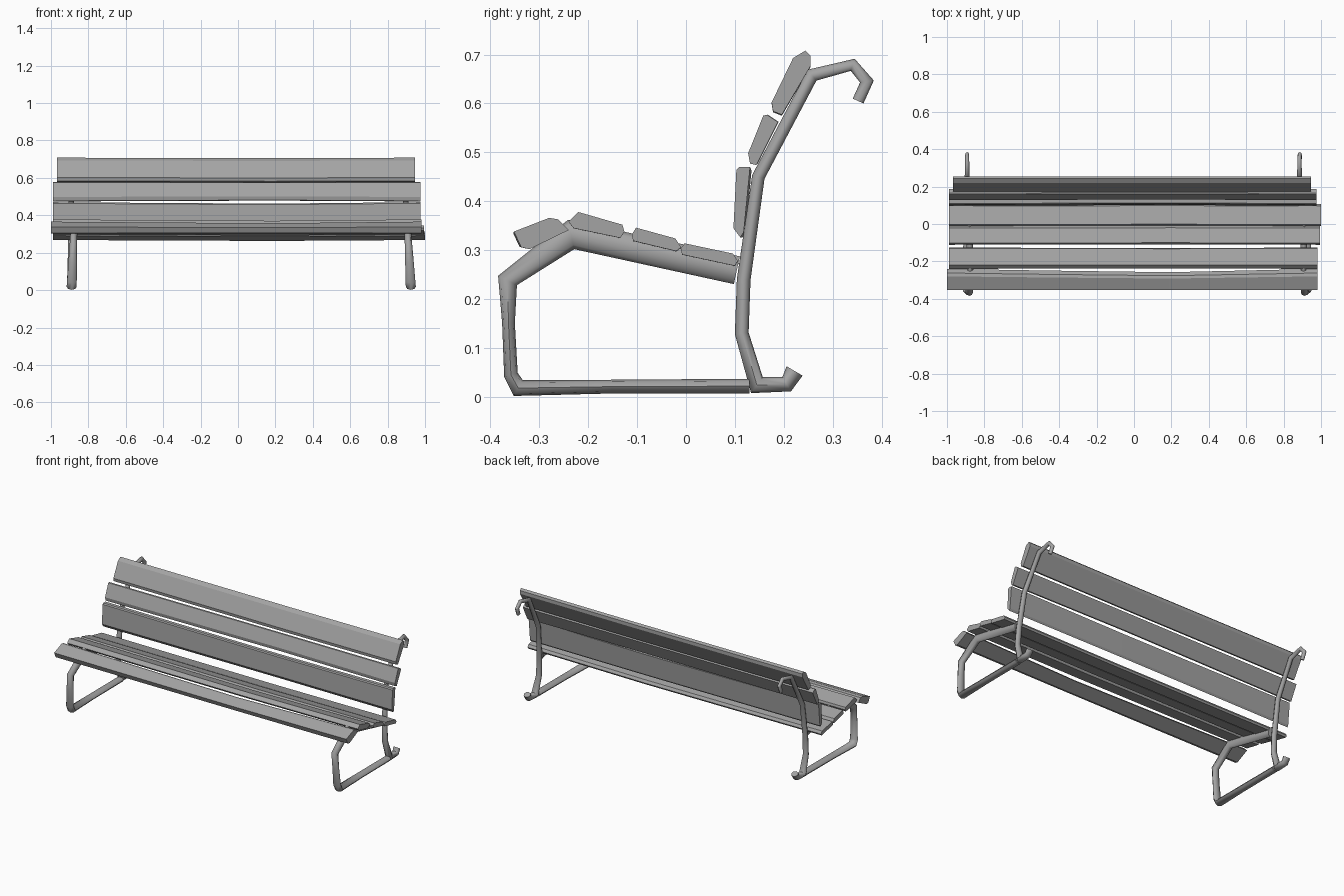
import bpy, bmesh
from math import cos, sin, tau
from mathutils import Vector

# Dark grey paint shared by all parts
paint = bpy.data.materials.new("dark_grey")
paint.diffuse_color = (0.37, 0.37, 0.37, 1)


def make_object(name, bm):
    bmesh.ops.recalc_face_normals(bm, faces=bm.faces)
    me = bpy.data.meshes.new(name)
    bm.to_mesh(me)
    bm.free()
    me.materials.append(paint)
    ob = bpy.data.objects.new(name, me)
    bpy.context.collection.objects.link(ob)
    return ob


def loft(bm, rings):
    """Skin a list of vertex rings and cap both ends."""
    n = len(rings[0])
    for a, b in zip(rings, rings[1:]):
        for i in range(n):
            j = (i + 1) % n
            bm.faces.new((a[i], a[j], b[j], b[i]))
    bm.faces.new(rings[0])
    bm.faces.new(rings[-1])


def tube(name, path, x_of, sides=8):
    """Mitred tube along (y, z, in-plane radius, x radius) points."""
    bm = bmesh.new()
    pts = [Vector(p[:2]) for p in path]
    rings = []
    for k, (y, z, r, rx) in enumerate(path):
        d0 = (pts[k] - pts[max(k - 1, 0)])
        d1 = (pts[min(k + 1, len(pts) - 1)] - pts[k])
        d0 = d0.normalized() if d0.length else d1.normalized()
        d1 = d1.normalized() if d1.length else d0
        t = (d0 + d1).normalized()
        m = Vector((-t.y, t.x)) * (r / max(t.dot(d1), 0.6))
        ring = []
        for i in range(sides):
            c, s = cos(tau * i / sides), sin(tau * i / sides)
            ring.append(bm.verts.new((x_of(z) + rx * s, y + m.x * c, z + m.y * c)))
        rings.append(ring)
    loft(bm, rings)
    ob = make_object(name, bm)
    bpy.context.view_layer.objects.active = ob
    ob.select_set(True)
    bpy.ops.object.shade_smooth_by_angle(angle=1.0)
    ob.select_set(False)


def slat(name, profile, x0, x1, dy, dz, pinch=0.0):
    """Plank with a (y, z) profile, gently warped and narrowed along its length."""
    bm = bmesh.new()
    cy = sum(p[0] for p in profile) / len(profile)
    cz = sum(p[1] for p in profile) / len(profile)
    rings = []
    for t, w in ((0, 0), (0.27, 0.5), (0.6, 1), (0.8, 0.5), (1, 0)):
        x, s = x0 + (x1 - x0) * t, 1 - pinch * w
        rings.append([bm.verts.new((x, cy + (y - cy) * s + dy * w, cz + (z - cz) * s + dz * w))
                      for y, z in profile])
    loft(bm, rings)
    make_object(name, bm)


# Iron side frames: seat rail + front leg + floor runner, and back post with scrolls
seat_path = [
    (0.104, 0.259, 0.029, 0.017), (-0.235, 0.332, 0.028, 0.018),
    (-0.365, 0.238, 0.019, 0.020), (-0.363, 0.150, 0.013, 0.023),
    (-0.358, 0.045, 0.014, 0.026), (-0.343, 0.018, 0.016, 0.027),
    (-0.150, 0.021, 0.014, 0.024), (0.130, 0.022, 0.015, 0.022)]
post_path = [
    (0.352, 0.605, 0.012, 0.010), (0.370, 0.645, 0.012, 0.011),
    (0.341, 0.679, 0.011, 0.011), (0.258, 0.658, 0.013, 0.013),
    (0.148, 0.450, 0.013, 0.015), (0.118, 0.240, 0.014, 0.017),
    (0.114, 0.130, 0.014, 0.019), (0.145, 0.024, 0.016, 0.023),
    (0.206, 0.026, 0.015, 0.022), (0.222, 0.053, 0.019, 0.021)]
for side, seat_x, post_x in (
        ("left", lambda z: -0.89 + 0.04 * z, lambda z: -0.892),
        ("right", lambda z: 0.925 - 0.055 * z, lambda z: 0.925 - 0.06 * z)):
    tube(side + "_seat_frame", seat_path, seat_x)
    tube(side + "_back_post", post_path, post_x)

# Seat slats, front to back
slat("seat_slat_1", [(-0.352, 0.338), (-0.337, 0.306), (-0.320, 0.302), (-0.240, 0.341),
                     (-0.262, 0.363), (-0.280, 0.366)], -1.0, 0.98, -0.009, -0.004, 0.15)
slat("seat_slat_2", [(-0.240, 0.358), (-0.220, 0.378), (-0.130, 0.352), (-0.126, 0.338),
                     (-0.134, 0.325), (-0.230, 0.345)], -0.99, 0.98, 0.0, -0.006, 0.05)
slat("seat_slat_3", [(-0.111, 0.332), (-0.102, 0.346), (-0.022, 0.324), (-0.010, 0.306),
                     (-0.020, 0.298), (-0.108, 0.319)], -0.99, 0.995, 0.002, -0.006)
slat("seat_slat_4", [(-0.011, 0.303), (-0.003, 0.314), (0.096, 0.293), (0.106, 0.278),
                     (0.100, 0.268), (-0.008, 0.291)], -0.99, 1.0, 0.002, -0.005)

# Backrest slats, bottom to top
slat("back_slat_1", [(0.097, 0.345), (0.103, 0.464), (0.109, 0.470), (0.131, 0.470),
                     (0.118, 0.337), (0.111, 0.326)], -0.99, 0.975, 0.004, -0.004, 0.05)
slat("back_slat_2", [(0.127, 0.498), (0.158, 0.575), (0.166, 0.577), (0.188, 0.562),
                     (0.144, 0.474), (0.131, 0.477)], -0.99, 0.975, 0.003, 0.002, 0.05)
slat("back_slat_3", [(0.175, 0.602), (0.219, 0.693), (0.244, 0.708), (0.255, 0.697),
                     (0.255, 0.677), (0.196, 0.577), (0.178, 0.584)], -0.967, 0.947, 0.0, -0.002)
